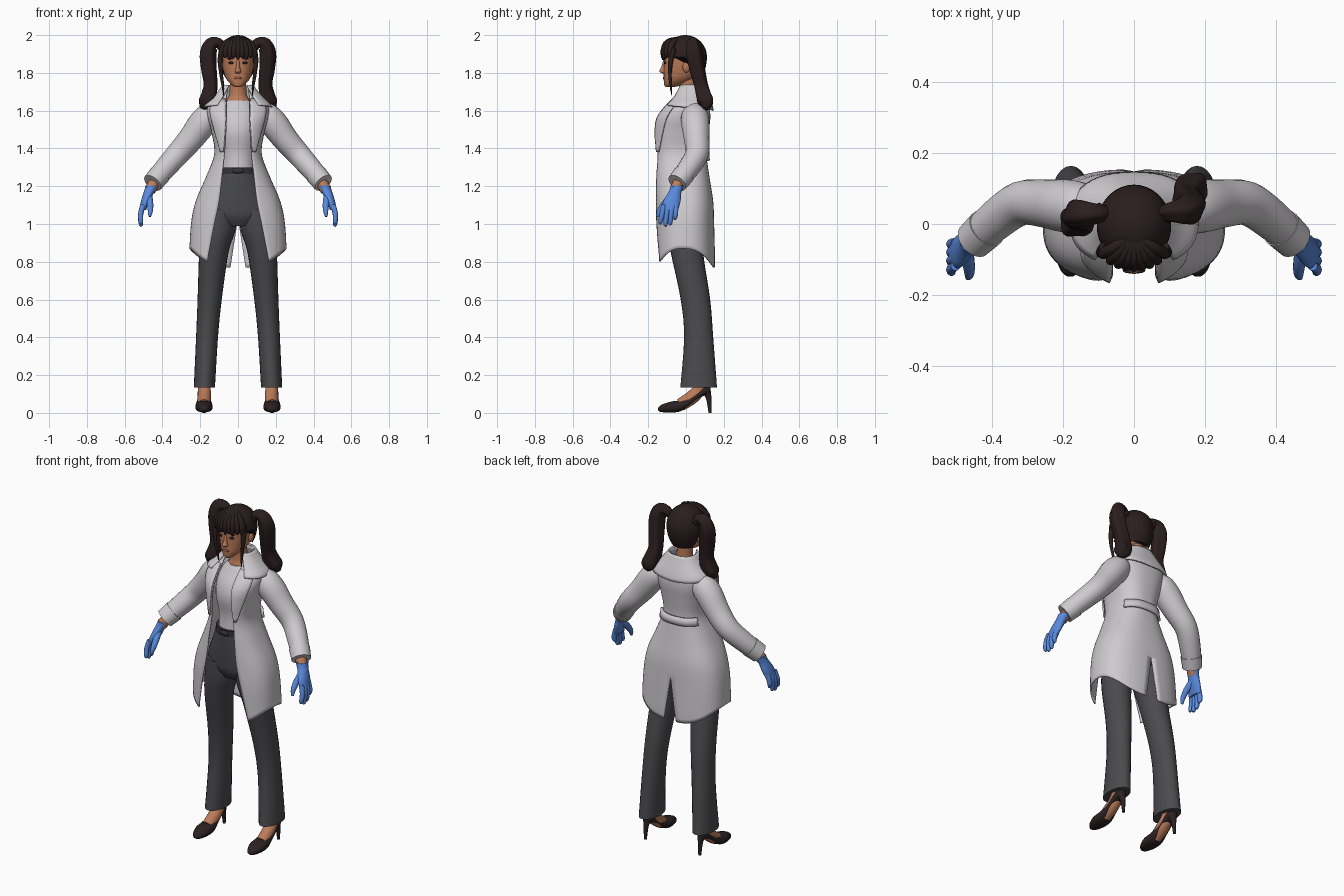
import bpy, bmesh
from math import sin, cos, pi, asin, sqrt
from mathutils import Vector

if "Cube" in bpy.data.objects:
    bpy.data.objects.remove(bpy.data.objects["Cube"], do_unlink=True)


def paint(name, r, g, b):
    m = bpy.data.materials.new(name)
    m.use_nodes = True
    m.diffuse_color = (r, g, b, 1)
    m.node_tree.nodes["Principled BSDF"].inputs["Base Color"].default_value = (r, g, b, 1)
    return m


WHITE = paint("coat white", .62, .60, .62)
SHIRT = paint("shirt white", .60, .58, .61)
SKIN = paint("skin", .50, .20, .10)
LIPS = paint("lips", .33, .10, .07)
HAIR = paint("hair brown", .024, .013, .013)
EYE = paint("eye dark", .02, .012, .01)
BLUE = paint("glove blue", .10, .25, .72)
GREY = paint("trouser grey", .07, .07, .078)
SHOE = paint("shoe black", .025, .015, .016)
BELT = paint("belt black", .035, .035, .04)


def finish(name, bm, mat, mirror=False, thick=0, angle=.9):
    bmesh.ops.recalc_face_normals(bm, faces=bm.faces)
    me = bpy.data.meshes.new(name)
    bm.to_mesh(me)
    bm.free()
    me.materials.append(mat)
    ob = bpy.data.objects.new(name, me)
    bpy.context.collection.objects.link(ob)
    if mirror:
        ob.modifiers.new("mirror", 'MIRROR').merge_threshold = .001
    if thick:
        s = ob.modifiers.new("thickness", 'SOLIDIFY')
        s.thickness, s.offset = thick, 0
    bpy.ops.object.select_all(action='DESELECT')
    ob.select_set(True)
    bpy.context.view_layer.objects.active = ob
    bpy.ops.object.shade_smooth_by_angle(angle=angle)
    return ob


def skin_rows(name, rows, mat, wrap=True, caps=True, **kw):
    """Join rows of points into a surface."""
    bm = bmesh.new()
    vs = [[bm.verts.new(p) for p in row] for row in rows]
    n = len(rows[0])
    for a, b in zip(vs, vs[1:]):
        for i in range(n if wrap else n - 1):
            j = (i + 1) % n
            bm.faces.new((a[i], a[j], b[j], b[i]))
    if wrap and caps:
        bm.faces.new(vs[0])
        bm.faces.new(vs[-1])
    return finish(name, bm, mat, **kw)


def spline(rows, k=4):
    """Smooth in-between values for a list of tuples."""
    out = []
    for i in range(len(rows) - 1):
        p0, p1, p2, p3 = (rows[max(0, min(len(rows) - 1, i + d))] for d in (-1, 0, 1, 2))
        for s in range(k):
            t = s / k
            out.append(tuple(b + .5 * t * (c - a + t * (2*a - 5*b + 4*c - d + t * (3*(b - c) + d - a)))
                             for a, b, c, d in zip(p0, p1, p2, p3)))
    return out + [tuple(rows[-1])]


def power(v, e):
    return abs(v) ** e * (1 if v > 0 else -1)


def loft(name, rings, mat, n=24, e=1.0, **kw):
    """Level rings: x, y, z, half width, half depth."""
    ang = [2 * pi * i / n for i in range(n)]
    rows = [[(x + rx * power(cos(a), e), y + ry * power(sin(a), e), z) for a in ang]
            for x, y, z, rx, ry in spline(rings)]
    return skin_rows(name, rows, mat, **kw)


def tube(name, pts, mat, n=14, ref=(0, 1, 0), flute=0, twist=0, **kw):
    """Round or fluted tube along a path of x, y, z, radius."""
    pts = spline(pts)
    rows = []
    for i, p in enumerate(pts):
        c = Vector(p[:3])
        t = (Vector(pts[min(i + 1, len(pts) - 1)][:3]) - Vector(pts[max(i - 1, 0)][:3])).normalized()
        s = t.cross(Vector(ref)).normalized()
        w = t.cross(s)
        ring = []
        for k in range(n):
            a = 2 * pi * k / n
            r = p[3] * (1 + flute * cos(4 * a + twist * i))
            ring.append(c + r * (cos(a) * s + sin(a) * w))
        rows.append(ring)
    return skin_rows(name, rows, mat, **kw)


def ball(name, loc, size, mat, **kw):
    bm = bmesh.new()
    bmesh.ops.create_uvsphere(bm, u_segments=16, v_segments=10, radius=1)
    for v in bm.verts:
        v.co = Vector(a * b + c for a, b, c in zip(v.co, size, loc))
    return finish(name, bm, mat, **kw)


# Coat surface: z, half width, front y, back y, half opening
COAT = spline([(.82, .255, -.16, .15, .16), (1.0, .245, -.165, .145, .125), (1.12, .22, -.165, .14, .10),
               (1.25, .165, -.165, .12, .085), (1.37, .122, -.162, .105, .072), (1.48, .135, -.162, .115, .064),
               (1.56, .155, -.148, .125, .06), (1.62, .158, -.105, .12, .06), (1.67, .115, -.06, .105, .06),
               (1.73, .07, -.03, .085, .055)], 6)
E = .8


def coat_row(z):
    z = max(COAT[0][0], min(COAT[-1][0], z))
    for a, b in zip(COAT, COAT[1:]):
        if z <= b[0]:
            t = (z - a[0]) / (b[0] - a[0])
            return [p + (q - p) * t for p, q in zip(a, b)]


def opening(z):
    r = coat_row(z)
    return pi - asin(min(1, r[4] / r[1]) ** (1 / E))


def coat_point(z, a, off=0):
    _, rx, yf, yb, _ = coat_row(z)
    return ((rx + off) * power(sin(a), E) if a > 0 else 0,
            (yf + yb) / 2 + ((yb - yf) / 2 + off) * power(cos(a), E), z)


def coat_body_row(v, nu=28):
    row = []
    for i in range(nu + 1):
        u = i / nu
        hem = .87 - .1 * cos(u * opening(.82)) ** 2
        z = hem + v * (1.73 - hem)
        gap = max(0, .04 * (1.03 - z) / .26)
        start = asin((gap / coat_row(z)[1]) ** (1 / E))
        row.append(coat_point(z, start + u * (opening(z) - start)))
    return row


skin_rows("coat_body", [coat_body_row(i / 44) for i in range(45)], WHITE, wrap=False, mirror=True, thick=.008)

# Lapels, collar and half belt lie just outside the coat
lapel = []
for i in range(15):
    v = i / 14
    z = 1.38 + .28 * v
    width = .02 + .07 * sin(min(1, v * 1.25) * pi / 2)
    lapel.append([coat_point(z, opening(z) - k / 6 * width / .13, .010) for k in range(7)])
skin_rows("lapels", lapel, WHITE, wrap=False, mirror=True, thick=.009)
collar = []
for i in range(9):
    v = i / 8
    collar.append([coat_point(1.735 - v * (.135 - .03 * k / 20), opening(1.70) * k / 20, .008 + .012 * v)
                   for k in range(21)])
skin_rows("collar", collar, WHITE, wrap=False, mirror=True, thick=.009)
skin_rows("back_belt", [[coat_point(z, k / 10, .012) for k in range(11)] for z in (1.335, 1.355, 1.38)],
          WHITE, wrap=False, mirror=True, thick=.014)

# Sleeves and cuffs
tube("sleeves", [(.10, .04, 1.60, .045), (.145, .045, 1.575, .07), (.19, .05, 1.53, .075), (.25, .057, 1.45, .068),
                 (.32, .058, 1.37, .062), (.39, .01, 1.29, .057), (.45, -.045, 1.22, .05)], WHITE, n=20, mirror=True)
tube("cuffs", [(.415, -.012, 1.26, .058), (.452, -.047, 1.217, .054)], WHITE, n=20, mirror=True)

# Shirt, trousers and belt
loft("shirt", [(0, -.02, 1.25, .095, .10), (0, -.02, 1.37, .092, .092), (0, -.02, 1.48, .112, .108),
               (0, -.01, 1.56, .11, .10), (0, .005, 1.62, .095, .075), (0, .01, 1.655, .066, .056)], SHIRT)
loft("hips", [(0, -.01, .99, .09, .07), (0, -.002, 1.04, .165, .105), (0, 0, 1.10, .18, .115),
              (0, -.01, 1.2, .14, .112), (0, -.02, 1.29, .102, .105)], GREY)
loft("legs", [(.095, 0, 1.08, .088, .105), (.105, 0, .97, .092, .10), (.128, .005, .85, .078, .086),
              (.15, .05, .60, .064, .078), (.164, .067, .40, .058, .077), (.178, .067, .135, .056, .097)],
     GREY, mirror=True)
loft("belt", [(0, -.02, 1.265, .111, .111), (0, -.02, 1.30, .106, .110)], BELT)
ball("belt_buckle", (0, -.132, 1.283), (.032, .008, .015), BELT)

# Feet in pointed high heels
tube("feet", [(.178, .075, .20, .036), (.178, .07, .13, .034), (.178, .035, .085, .036), (.18, -.03, .042, .034)],
     SKIN, ref=(1, 0, 0), mirror=True)
shoe = []
for y, low, high, half in spline([(-.148, .012, .025, .008), (-.13, .004, .043, .027), (-.08, .002, .06, .044),
                                  (-.03, .008, .066, .045), (.02, .04, .082, .037), (.07, .078, .115, .034),
                                  (.105, .095, .142, .031), (.13, .105, .14, .012)]):
    mid, tall = (low + high) / 2, (high - low) / 2
    shoe.append([(.18 + half * cos(a), y, mid + tall * power(sin(a), .7))
                 for a in [2 * pi * k / 18 for k in range(18)]])
skin_rows("shoes", shoe, SHOE, mirror=True)
tube("shoe_heels", [(.18, .105, .12, .027), (.18, .12, .08, .015), (.18, .127, 0, .008)], SHOE, mirror=True)

# Wrists and gloves
tube("wrists", [(.43, -.03, 1.24, .032), (.465, -.056, 1.18, .03)], SKIN, mirror=True)
loft("glove_palms", [(.456, -.046, 1.205, .034, .036), (.463, -.052, 1.185, .031, .034), (.475, -.062, 1.16, .027, .036),
                     (.49, -.075, 1.12, .024, .046), (.505, -.085, 1.075, .018, .044)], BLUE, mirror=True)
for name, y, tip, z in (("index", -.118, -.135, 1.0), ("middle", -.096, -.108, .988),
                        ("ring", -.074, -.083, .995), ("little", -.053, -.058, 1.022)):
    tube(name + "_fingers", [(.503, y, 1.10, .014), (.515, (y + tip) / 2, 1.055, .014),
                             (.514, tip, z + .014, .012), (.509, tip, z, .006)], BLUE, n=10, mirror=True)
tube("thumbs", [(.475, -.065, 1.155, .02), (.466, -.11, 1.11, .018), (.464, -.14, 1.07, .014),
                (.468, -.152, 1.04, .007)], BLUE, n=10, ref=(1, 0, 0), mirror=True)

# Neck and head
loft("neck", [(0, .012, 1.61, .085, .06), (0, .012, 1.655, .062, .052), (0, .012, 1.69, .046, .045),
              (0, .01, 1.78, .043, .045)], SKIN)
loft("head", [(0, -.085, 1.725, .014, .022), (0, -.07, 1.735, .033, .045), (0, -.04, 1.765, .06, .078),
              (0, -.02, 1.80, .075, .098), (0, -.013, 1.85, .085, .105), (0, -.01, 1.90, .087, .107),
              (0, -.005, 1.95, .072, .09), (0, 0, 1.985, .03, .04)], SKIN, n=32, e=.9)
loft("nose", [(0, -.117, 1.797, .010, .008), (0, -.121, 1.808, .016, .021), (0, -.116, 1.83, .010, .016),
              (0, -.112, 1.868, .008, .008)], SKIN, n=14)
ball("ears", (.086, .002, 1.83), (.012, .02, .028), SKIN, mirror=True)
ball("eyes", (.036, -.111, 1.853), (.015, .006, .007), EYE, mirror=True)
ball("eyebrows", (.038, -.113, 1.877), (.02, .005, .004), HAIR, mirror=True)
ball("mouth", (0, -.112, 1.773), (.023, .010, .008), LIPS)

# Hair cap, lower at the back than at the brow
cap = []
for i in range(15):
    row = []
    for k in range(36):
        a = 2 * pi * k / 36
        t = max(0, min(1, (.55 - sin(a)) / .6))
        end = 1.775 + .11 * t * t * (3 - 2 * t)
        drop = (.03 + .97 * i / 14) * (2.0 - end)
        z = 2.0 - .115 * .0005 - drop * drop / (2.0 - end)
        h = (z - 1.885) / (.115 if z > 1.885 else .16)
        r = sqrt(max(0, 1 - h * h))
        row.append((.105 * r * cos(a), -.004 + .115 * r * sin(a), z))
    cap.append(row)
skin_rows("hair_cap", cap, HAIR, mirror=False)

# Fringe strands and thin side locks
for i in range(-4, 5):
    x = i * .021
    y = -.121 * sqrt(1 - (x / .118) ** 2)
    tube("fringe_strand", [(x * .25, -.045, 1.978, .014), (x * .7, y * .8, 1.962, .017), (x, y * .97, 1.925, .016),
                           (x * 1.04, y, 1.89, .012), (x * 1.02, y * 1.01, 1.868 + .012 * (i % 2), .003)],
         HAIR, n=10, ref=(1, 0, 0))
tube("side_locks", [(.085, -.065, 1.93, .014), (.094, -.08, 1.87, .014), (.09, -.085, 1.80, .010),
                    (.08, -.08, 1.73, .007), (.076, -.075, 1.68, .002)], HAIR, n=10, mirror=True)

# Bunches: the left one sweeps back, the right one hangs forward
for name, side, sweep in (("left_bunch", 1, .075), ("right_bunch", -1, -.025)):
    path = [(.075, 0, 1.93, .02), (.105, .05, 1.957, .026), (.14, .1, 1.95, .036), (.158, .2, 1.90, .042),
            (.154, .4, 1.82, .040), (.145, .65, 1.74, .037), (.155, .85, 1.68, .043), (.172, 1, 1.64, .042),
            (.19, 1, 1.61, .015)]
    tube(name, [(side * x, .03 + sweep * s, z, r) for x, s, z, r in path], HAIR, n=24, flute=.1, twist=.12)
    ball(name + "_tie", (side * .098, .032, 1.945), (.014, .028, .028), HAIR)
